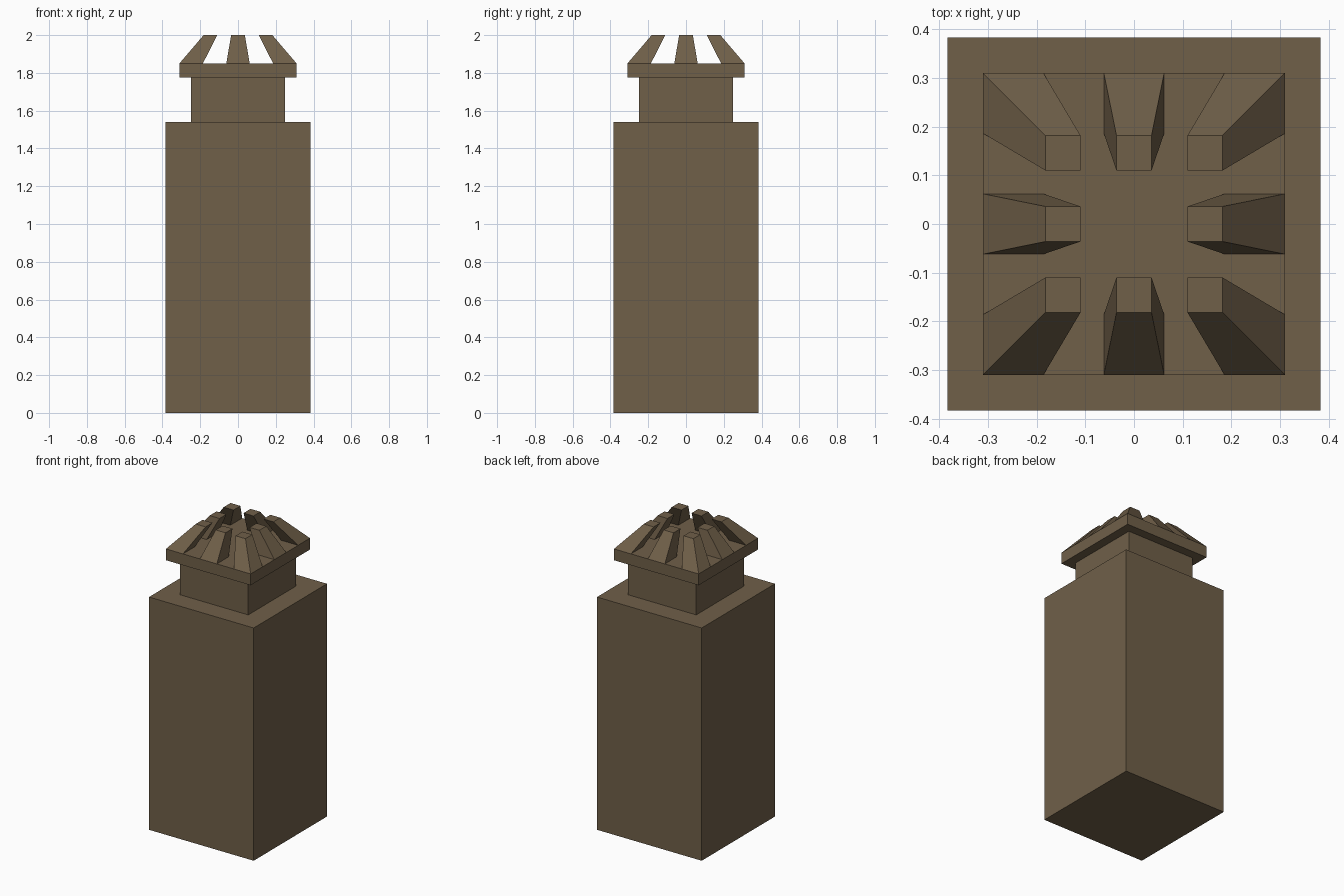
import bpy, bmesh

if "Cube" in bpy.data.objects:
    bpy.data.objects.remove(bpy.data.objects["Cube"])

stone = bpy.data.materials.new("brown_stone")
stone.diffuse_color = (0.16, 0.115, 0.066, 1)
stone.use_nodes = True
stone.node_tree.nodes["Principled BSDF"].inputs["Base Color"].default_value = stone.diffuse_color


def frustum(name, bottom, top, z0, z1):
    """Tapered block; bottom and top are (x0, x1, y0, y1) rectangles."""
    bm = bmesh.new()
    rings = []
    for (x0, x1, y0, y1), z in ((bottom, z0), (top, z1)):
        rings.append([bm.verts.new((x, y, z))
                      for x, y in ((x0, y0), (x1, y0), (x1, y1), (x0, y1))])
    lo, hi = rings
    bm.faces.new(lo[::-1])
    bm.faces.new(hi)
    for i in range(4):
        j = (i + 1) % 4
        bm.faces.new((lo[i], lo[j], hi[j], hi[i]))
    mesh = bpy.data.meshes.new(name)
    bm.to_mesh(mesh)
    bm.free()
    mesh.materials.append(stone)
    obj = bpy.data.objects.new(name, mesh)
    bpy.context.collection.objects.link(obj)
    return obj


def block(name, half, z0, z1):
    rect = (-half, half, -half, half)
    return frustum(name, rect, rect, z0, z1)


# Stacked square blocks
block("pillar_body", 0.383, 0, 1.54)
block("pillar_neck", 0.25, 1.54, 1.775)
block("cap_slab", 0.31, 1.775, 1.85)

# Ring of eight prongs leaning inwards, centre left open
base = [(-0.31, -0.186), (-0.062, 0.062), (0.186, 0.31)]
tip = [(-0.182, -0.11), (-0.036, 0.036), (0.11, 0.182)]
columns, rows = ("left", "middle", "right"), ("front", "centre", "back")
for i in range(3):
    for j in range(3):
        if (i, j) != (1, 1):
            frustum(f"prong_{rows[j]}_{columns[i]}",
                    base[i] + base[j], tip[i] + tip[j], 1.85, 2.0)
